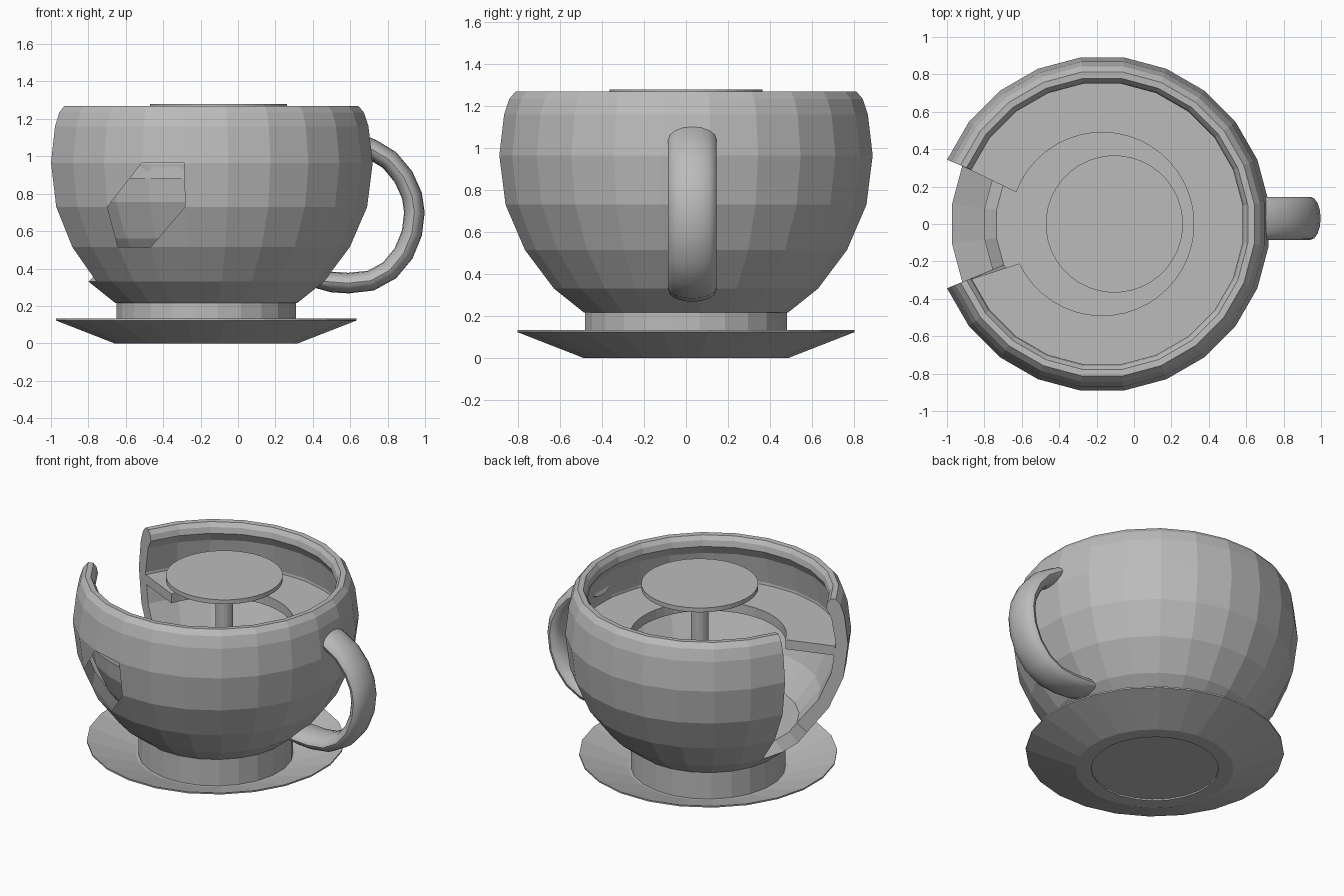
import bpy, bmesh
from math import sin, cos, radians, tau
from mathutils import Vector

if "Cube" in bpy.data.objects:
    bpy.data.objects.remove(bpy.data.objects["Cube"], do_unlink=True)

CX = -0.17      # cup axis
SIDES = 24
grey = bpy.data.materials.new("plain_grey")
grey.use_nodes = True
grey.diffuse_color = (0.5, 0.5, 0.5, 1)
grey.node_tree.nodes["Principled BSDF"].inputs["Base Color"].default_value = (0.5, 0.5, 0.5, 1)


def finish(name, bm, smooth=False):
    bmesh.ops.recalc_face_normals(bm, faces=bm.faces)
    mesh = bpy.data.meshes.new(name)
    bm.to_mesh(mesh)
    bm.free()
    mesh.materials.append(grey)
    obj = bpy.data.objects.new(name, mesh)
    bpy.context.collection.objects.link(obj)
    if smooth:
        bpy.ops.object.select_all(action='DESELECT')
        obj.select_set(True)
        bpy.context.view_layer.objects.active = obj
        bpy.ops.object.shade_smooth_by_angle(angle=radians(32))
    return obj


def point(r, angle, z, cx=CX):
    return Vector((cx + r * cos(radians(angle)), r * sin(radians(angle)), z))


def lathe(name, profile, cx=CX, sides=SIDES):
    """Revolve an open profile and cap both of its ends."""
    bm = bmesh.new()
    step = 360 / sides
    rings = [[bm.verts.new(point(r, step * (i + 0.5), z, cx)) for i in range(sides)]
             for r, z in profile]
    for a, b in zip(rings, rings[1:]):
        for i in range(sides):
            j = (i + 1) % sides
            bm.faces.new((a[i], a[j], b[j], b[i]))
    bm.faces.new(rings[0])
    bm.faces.new(rings[-1])
    return finish(name, bm)


def cup():
    """Thick bowl with a doorway on the right and a hole in the outer skin."""
    outer = [(.49, .215), (.635, .33), (.775, .515), (.868, .73), (.898, .965),
             (.875, 1.16), (.85, 1.235), (.82, 1.27)]
    inner = [(.785, 1.268), (.765, 1.24), (.757, 1.2), (.79, 1.14), (.82, .96),
             (.79, .755), (.705, .56), (.57, .39)]
    profile = outer + inner
    last = len(profile) - 1
    door = range(10, 13)
    bm = bmesh.new()
    rings = [[bm.verts.new(point(r, 15 * i + 7.5, z)) for i in range(SIDES)]
             for r, z in profile]
    for k in range(last):
        for i in range(SIDES):
            if i in door and k > 0:
                continue
            j = (i + 1) % SIDES
            quad = [rings[k][i], rings[k][j], rings[k + 1][j], rings[k + 1][i]]
            # the hole removes one vertex of the outer skin, leaving two triangles
            hole = rings[3][16]
            if hole in quad:
                quad.remove(hole)
                if (i, k) in ((16, 3), (15, 2)):
                    continue
            bm.faces.new(quad)
    for i in door:      # sill
        bm.faces.new((rings[1][i], rings[1][i + 1], rings[last][i + 1], rings[last][i]))
    for i in (10, 13):  # door jambs
        bm.faces.new([rings[k][i] for k in range(1, last + 1)])
    bm.faces.new(rings[0])
    bm.faces.new(rings[last])
    bm.verts.remove(rings[3][16])
    finish("cup", bm)


def seat():
    """Bench slab running round the inside, open at the doorway."""
    bm = bmesh.new()
    count = 40
    sections = []
    for i in range(count + 1):
        t = i / count
        inside, outside = -154.5 + 314.2 * t, -157.5 + 315 * t
        sections.append([bm.verts.new(point(r, a, z)) for r, a, z in (
            (.49, inside, .945), (.815, outside, .945),
            (.815, outside, .88), (.49, inside, .88))])
    for a, b in zip(sections, sections[1:]):
        for k in range(4):
            bm.faces.new((a[k], a[(k + 1) % 4], b[(k + 1) % 4], b[k]))
    bm.faces.new(sections[0])
    bm.faces.new(sections[-1])
    finish("seat", bm)


def handle():
    """Flattened oval tube swept along an ear-shaped path."""
    path = [Vector((x, 0.03, z)) for x, z in (
        (.64, 1.07), (.72, 1.035), (.81, .98), (.885, .89), (.93, .79), (.943, .7),
        (.93, .59), (.885, .48), (.81, .39), (.71, .335), (.59, .322), (.5, .328), (.42, .335))]
    bm = bmesh.new()
    rings = []
    side = Vector((0, 1, 0))
    n = 16
    for i, p in enumerate(path):
        tangent = (path[min(i + 1, len(path) - 1)] - path[max(i - 1, 0)]).normalized()
        normal = side.cross(tangent)
        thick = .055 if i < len(path) - 1 else .04
        rings.append([bm.verts.new(p + side * .115 * cos(tau * k / n)
                                   + normal * thick * sin(tau * k / n)) for k in range(n)])
    for a, b in zip(rings, rings[1:]):
        for k in range(n):
            bm.faces.new((a[k], a[(k + 1) % n], b[(k + 1) % n], b[k]))
    bm.faces.new(rings[0])
    bm.faces.new(rings[-1])
    finish("handle", bm, smooth=True)


# Saucer with a slightly recessed underside, and the foot of the cup
lathe("saucer", [(.4, .01), (.4, 0), (.495, 0), (.81, .122), (.81, .132), (.5, .03)])
lathe("foot", [(.485, .02), (.485, .22)])
cup()
seat()
handle()
# Centre table
lathe("table_post", [(.056, .38), (.056, 1.26)], cx=-.105, sides=16)
lathe("table_top", [(.367, 1.25), (.367, 1.28)], cx=-.105, sides=40)
